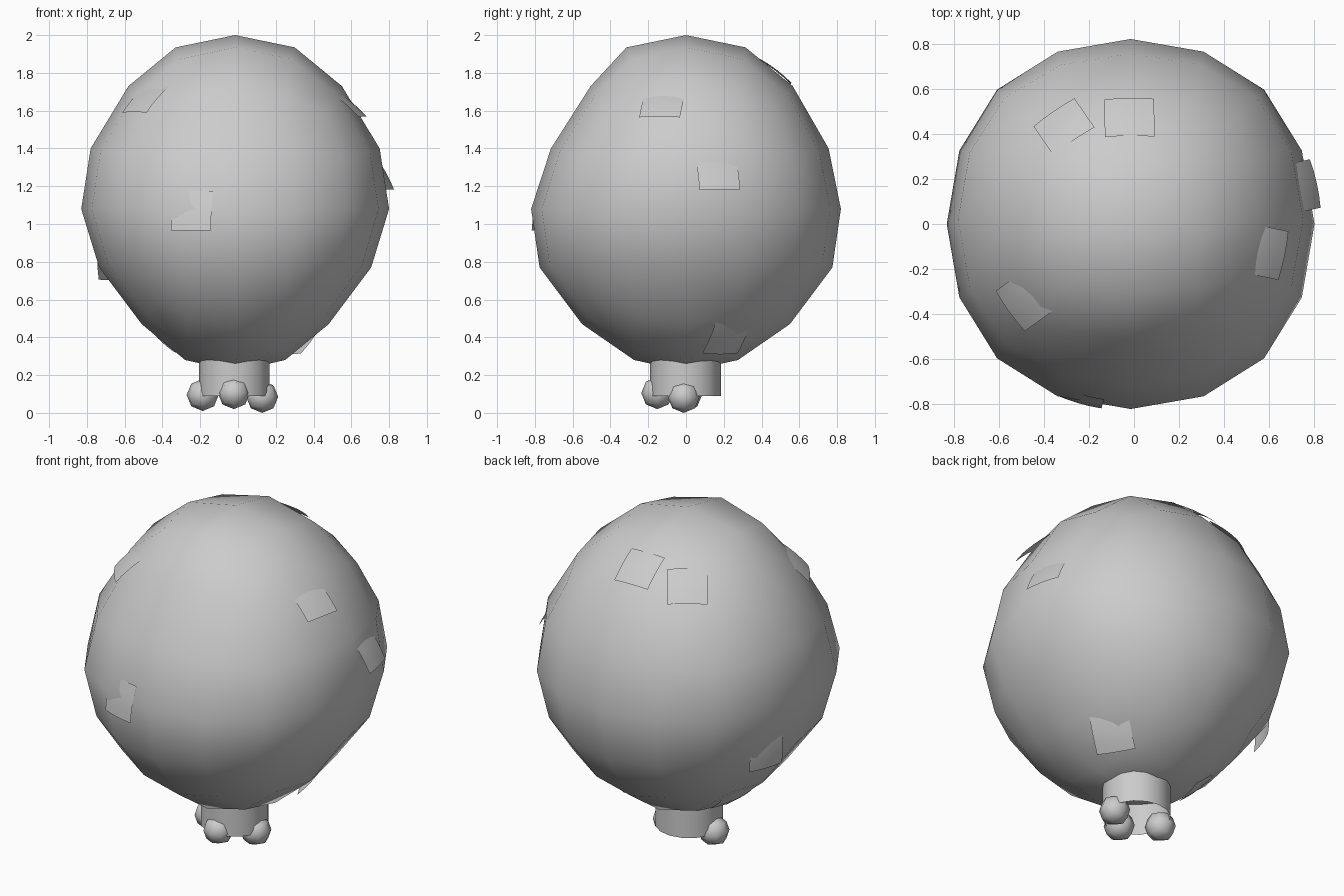
import bpy, bmesh, math
from mathutils import Vector
from mathutils.bvhtree import BVHTree

if "Cube" in bpy.data.objects:
    bpy.data.objects.remove(bpy.data.objects["Cube"])


def finish(bm, name):
    me = bpy.data.meshes.new(name)
    bm.to_mesh(me)
    bm.free()
    for p in me.polygons:
        p.use_smooth = True
    ob = bpy.data.objects.new(name, me)
    bpy.context.collection.objects.link(ob)
    return ob


# Cube rounded by subdivision, returned as a bmesh
def round_cube(levels):
    bm = bmesh.new()
    bmesh.ops.create_cube(bm, size=2)
    ob = finish(bm, "rounded_cube")
    ob.modifiers.new("round", 'SUBSURF').levels = levels
    dg = bpy.context.evaluated_depsgraph_get()
    bm = bmesh.new()
    bm.from_mesh(ob.evaluated_get(dg).to_mesh())
    bpy.data.objects.remove(ob)
    return bm


# Egg profile from the top: (z, centre y, radius x, radius y)
RINGS = [(2, 0, 0, 0), (1.935, 0, .315, .315), (1.73, .03, .565, .535),
         (1.40, .02, .765, .735), (1.08, 0, .815, .82), (.77, 0, .72, .775),
         (.47, 0, .495, .55), (.28, 0, .265, .275), (.22, 0, 0, 0)]

# Body: rounded cube tapered to the egg profile
bm = round_cube(2)
mid = sorted([v.co.copy() for v in bm.verts if abs(v.co.y) < 1e-4 and v.co.x > -1e-4],
             key=lambda c: -c.z)
taper = []
for m, (z, cy, rx, ry) in zip(mid, RINGS):
    taper.append([m.z, z, cy, rx / max(m.x, 1e-3), ry / max(m.x, 1e-3)])
taper[0][3:], taper[-1][3:] = taper[1][3:], taper[-2][3:]
for v in bm.verts:
    k = 0
    while k < 7 and v.co.z < taper[k + 1][0] - 1e-5:
        k += 1
    a, b = taper[k], taper[k + 1]
    f = (a[0] - v.co.z) / (a[0] - b[0])
    z, cy, sx, sy = [p + (q - p) * f for p, q in zip(a[1:], b[1:])]
    v.co = (-.015 + v.co.x * sx, cy + v.co.y * sy, z)
bm.normal_update()
tree = BVHTree.FromBMesh(bm)
finish(bm, "body")


# Small curved square sheets lying on the body with a lifted lower edge
def patch(name, aim, lift=.02, off=.01, w=.22, h=.21):
    centre = Vector((-.015, 0, 1.08))
    d = (Vector(aim) - centre).normalized()
    hit = tree.ray_cast(centre + d * 3, -d)[0]
    p = hit - centre
    n = Vector((p.x / .66, p.y / .66, p.z / .82)).normalized()
    side = Vector((0, 0, 1)).cross(n).normalized()
    up = n.cross(side)
    bm = bmesh.new()
    grid = []
    for r in range(5):
        v = r / 4 - .5
        row = []
        for c in range(5):
            u = c / 4 - .5
            o = off - lift * 2 * v - .03 * u * u - .03 * v * v
            row.append(bm.verts.new(hit + side * u * w + up * v * h + n * o))
        grid.append(row)
    for r in range(4):
        for c in range(4):
            bm.faces.new((grid[r][c], grid[r][c + 1],
                          grid[r + 1][c + 1], grid[r + 1][c]))
    finish(bm, name)


patch("front_patch", (-.245, -.77, 1.07), .022, .002)
patch("right_patch", (.76, .17, 1.28), .035, .022)
patch("upper_right_patch", (.565, -.12, 1.62), .025, .02)
patch("upper_back_patch", (-.02, .46, 1.79), .003, .014)
patch("upper_back_left_patch", (-.31, .43, 1.76), .003, .014)
patch("upper_front_left_patch", (-.485, -.34, 1.66), .015, .012)
patch("left_patch", (-.69, .24, .82), .03, .008)
patch("lower_right_patch", (.35, .225, .37), .025, .018)
patch("lower_left_patch", (-.40, .10, .38), .015, .01)

# Open neck tube under the body
bm = bmesh.new()
bmesh.ops.create_cone(bm, cap_ends=False, segments=16, radius1=.187, radius2=.187, depth=.2)
bmesh.ops.translate(bm, verts=bm.verts, vec=(-.02, -.003, .19))
finish(bm, "neck")

# Three small balls around the neck
for name, pos in (("left_ball", (-.187, 0, .095)), ("front_ball", (-.022, -.152, .105)),
                  ("right_ball", (.128, -.012, .085))):
    bm = round_cube(1)
    for v in bm.verts:
        v.co = Vector(pos) + v.co.normalized() * .085
    finish(bm, name)
